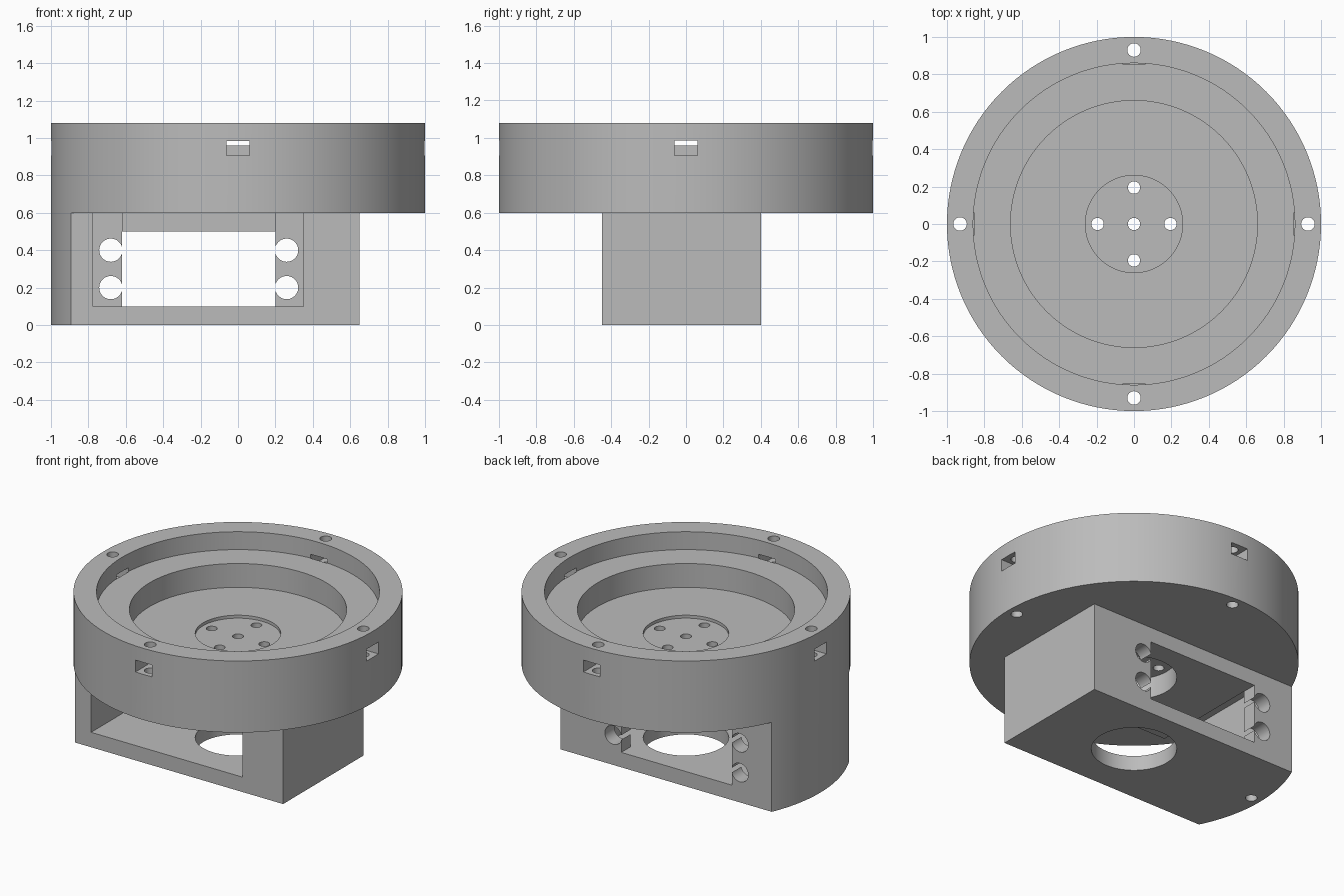
import bpy
from math import radians, cos, sin

default = bpy.data.objects.get("Cube")
if default:
    bpy.data.objects.remove(default, do_unlink=True)

grey = bpy.data.materials.new("light_grey")
grey.use_nodes = True
COLOUR = (0.5, 0.5, 0.5, 1)
grey.diffuse_color = COLOUR
grey.node_tree.nodes["Principled BSDF"].inputs["Base Color"].default_value = COLOUR


def cylinder(name, r, z0, z1, x=0, y=0, sides=128):
    bpy.ops.mesh.primitive_cylinder_add(vertices=sides, radius=r, depth=z1 - z0,
                                        location=(x, y, (z0 + z1) / 2))
    bpy.context.object.name = name
    return bpy.context.object


def box(name, x0, x1, y0, y1, z0, z1):
    bpy.ops.mesh.primitive_cube_add(size=1, location=((x0 + x1) / 2, (y0 + y1) / 2, (z0 + z1) / 2))
    ob = bpy.context.object
    ob.name = name
    ob.scale = (x1 - x0, y1 - y0, z1 - z0)
    return ob


body = cylinder("turntable_housing", 1, 0, 1.08)
body.data.materials.append(grey)


def cut(tool):
    """Subtract the tool from the housing and discard it."""
    tool.hide_render = True
    bpy.context.view_layer.objects.active = body
    mod = body.modifiers.new("cut", "BOOLEAN")
    mod.operation = "DIFFERENCE"
    mod.solver = "EXACT"
    mod.object = tool
    bpy.ops.object.modifier_apply(modifier=mod.name)
    bpy.data.objects.remove(tool, do_unlink=True)


# Trim the lower part down to the motor box
cut(box("trim_left", 0.65, 2, -2, 2, -1, 0.6))
cut(box("trim_back", -2, 2, 0.4, 2, -1, 0.6))
cut(box("trim_front", -2, 2, -2, -0.45, -1, 0.6))

# Stepped recesses in the top
for r, floor in ((0.86, 0.96), (0.66, 0.80), (0.26, 0.78)):
    cut(cylinder("recess", r, floor, 1.3))

# Motor pocket: tunnel right through, with taller flange slots open to the front
cut(box("motor_tunnel", -0.62, 0.2, -1, 1, 0.1, 0.5))
cut(box("flange_slot_right", -0.775, -0.62, -1, 0.3, 0.1, 0.6))
cut(box("flange_slot_left", 0.2, 0.35, -1, 0.3, 0.1, 0.6))

# Shaft bore from below
cut(cylinder("shaft_bore", 0.26, -0.1, 0.64))

# Flange screw holes through the back wall
for x in (-0.68, 0.26):
    for z in (0.2, 0.4):
        tool = cylinder("flange_hole", 0.062, z - 0.3, z + 0.3, x, 0.45, 48)
        tool.location.z = z
        tool.rotation_euler.x = radians(90)
        cut(tool)

# Centre hole, then hub hole, rim hole and nut slot at each quarter turn
cut(cylinder("centre_hole", 0.033, 0.5, 1, sides=32))
for q in range(4):
    a = radians(90 * q)
    c, s = cos(a), sin(a)
    cut(cylinder("hub_hole", 0.033, 0.5, 1, 0.195 * c, 0.195 * s, 32))
    cut(cylinder("rim_hole", 0.036, -0.2, 1.3, 0.93 * c, 0.93 * s, 32))
    slot = box("nut_slot", 0.855, 1.1, -0.062, 0.062, 0.905, 0.985)
    slot.location.x, slot.location.y = 0.9775 * c, 0.9775 * s
    slot.rotation_euler.z = a
    cut(slot)

bpy.ops.object.select_all(action="DESELECT")
body.select_set(True)
bpy.context.view_layer.objects.active = body
bpy.ops.object.shade_smooth_by_angle(angle=radians(30))
